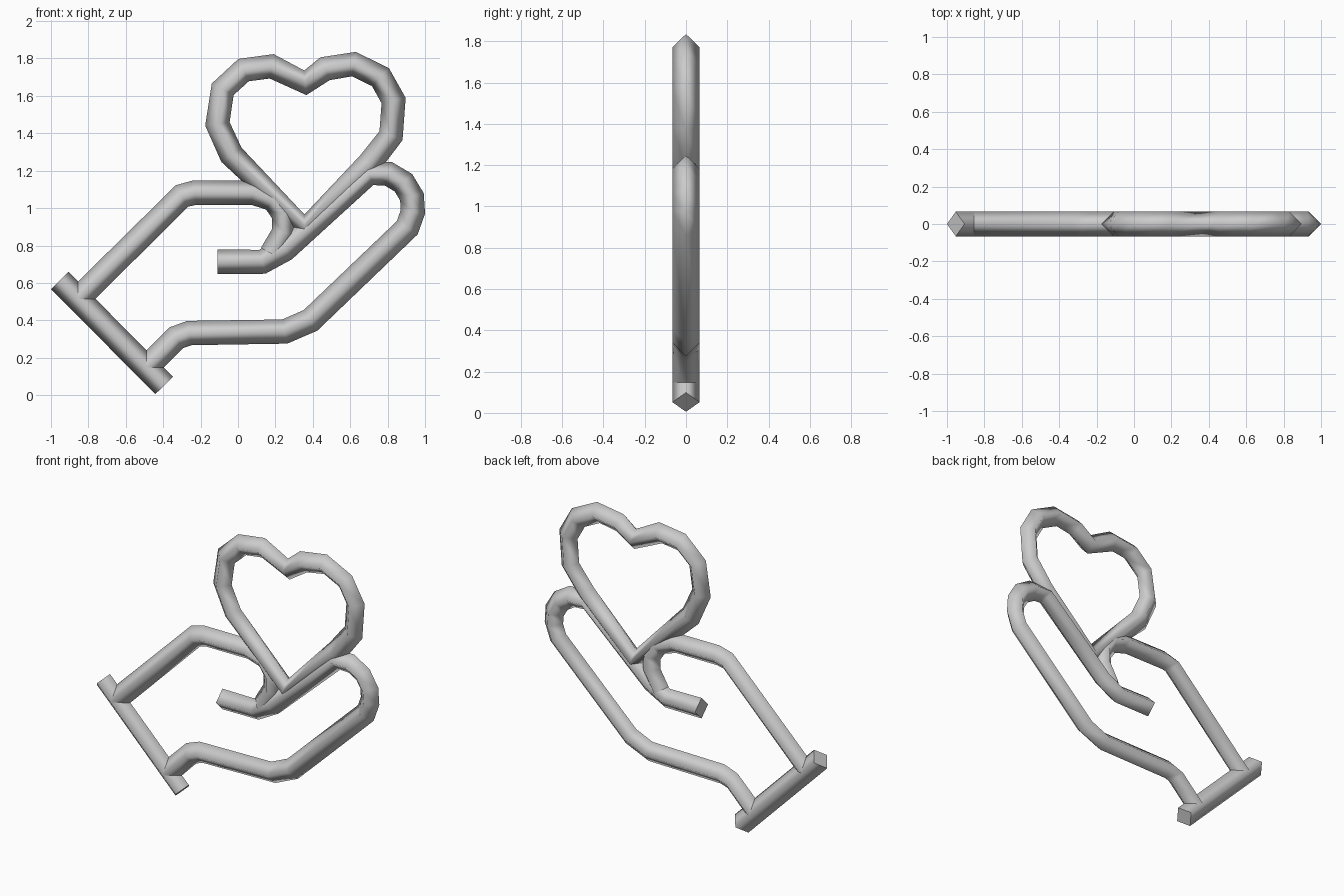
import bpy, bmesh
from mathutils import Vector

if "Cube" in bpy.data.objects:
    bpy.data.objects.remove(bpy.data.objects["Cube"])

R = 0.066  # half-width of the diamond-section tube

grey = bpy.data.materials.new("light grey")
grey.diffuse_color = (0.6, 0.6, 0.6, 1)
grey.use_nodes = True
grey.node_tree.nodes["Principled BSDF"].inputs["Base Color"].default_value = grey.diffuse_color


def tube(name, path, closed=False):
    """Sweep a four-sided diamond section along (x, z) points."""
    pts = [Vector((x, 0, z)) for x, z in path]
    n = len(pts)
    bm = bmesh.new()
    rings = []
    for i, p in enumerate(pts):
        before = (p - pts[i - 1]).normalized() if closed or i > 0 else Vector()
        after = (pts[(i + 1) % n] - p).normalized() if closed or i < n - 1 else Vector()
        t = (before + after).normalized()
        side = Vector((-t.z, 0, t.x)) * R
        depth = Vector((0, R, 0))
        rings.append([bm.verts.new(p + o) for o in (side, depth, -side, -depth)])
    for i in range(n if closed else n - 1):
        a, b = rings[i], rings[(i + 1) % n]
        for k in range(4):
            j = (k + 1) % 4
            bm.faces.new((a[k], a[j], b[j], b[k])).smooth = True
    # flat end caps with sharp rims
    if not closed:
        for ring in (rings[0], rings[-1]):
            cap = bm.faces.new(ring)
            for e in cap.edges:
                e.smooth = False
    bmesh.ops.recalc_face_normals(bm, faces=bm.faces)
    me = bpy.data.meshes.new(name)
    bm.to_mesh(me)
    bm.free()
    me.materials.append(grey)
    ob = bpy.data.objects.new(name, me)
    bpy.context.collection.objects.link(ob)
    return ob


# heart outline
tube("heart", [(0.36, 1.67), (0.18, 1.758), (0.03, 1.738), (-0.082, 1.635),
               (-0.11, 1.45), (-0.035, 1.285), (0.355, 0.90), (0.70, 1.235),
               (0.818, 1.387), (0.832, 1.575), (0.762, 1.70), (0.62, 1.77),
               (0.465, 1.745)], closed=True)

# fingertip, finger, rounded hand edge and lower palm
tube("fingers_and_palm", [(-0.11, 0.713), (0.13, 0.713), (0.25, 0.78),
                          (0.70, 1.185), (0.805, 1.183), (0.885, 1.135),
                          (0.93, 1.06), (0.935, 0.98), (0.905, 0.895),
                          (0.388, 0.40), (0.25, 0.34), (-0.26, 0.332),
                          (-0.33, 0.307), (-0.485, 0.152)])

# upper palm edge with the curled thumb
tube("thumb", [(-0.85, 0.52), (-0.30, 1.065), (-0.23, 1.083), (0.08, 1.083),
               (0.19, 1.045), (0.245, 0.965), (0.245, 0.87), (0.18, 0.755)])

# cuff bar across the wrist
tube("cuff", [(-0.953, 0.613), (-0.395, 0.052)])
